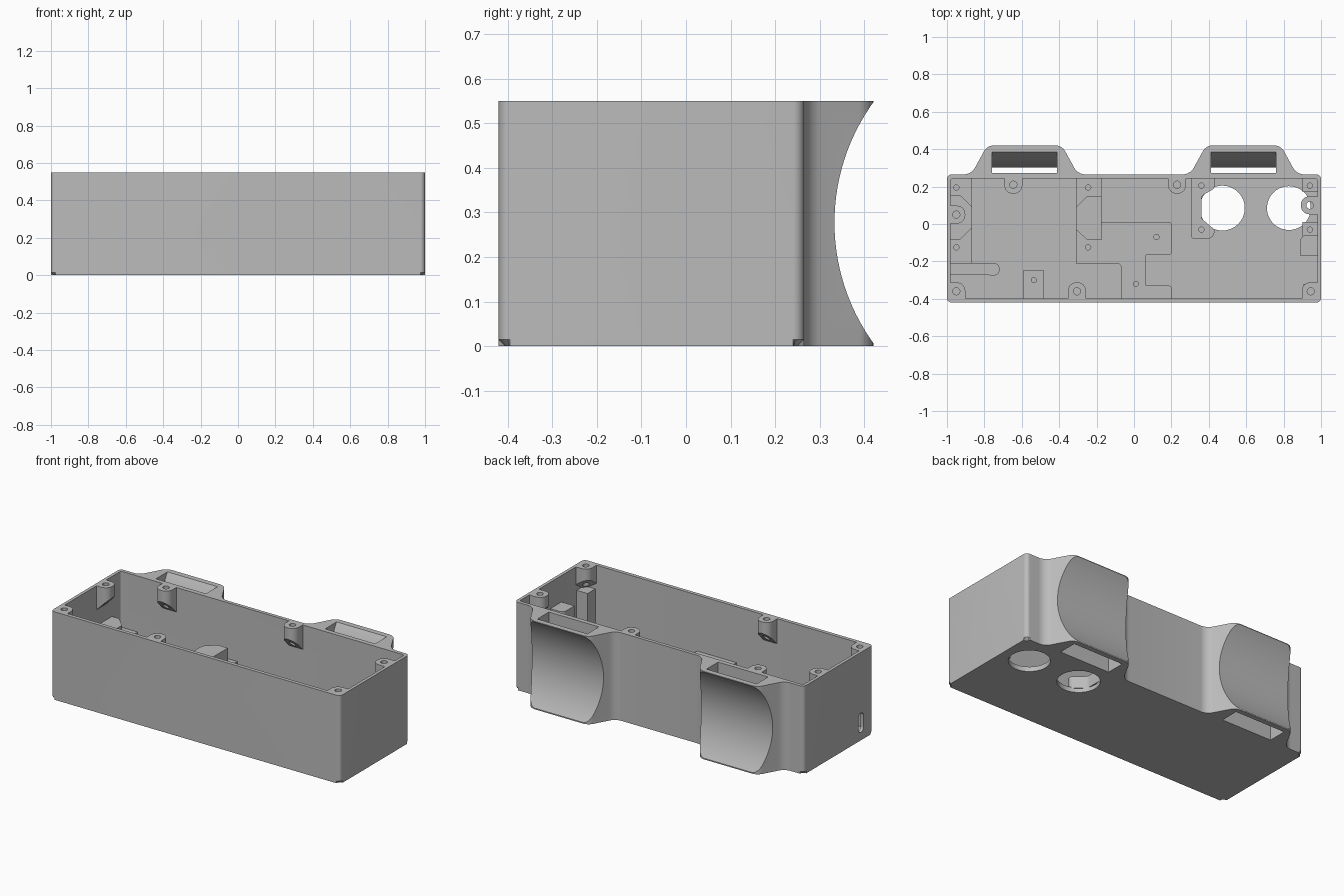
import bpy, bmesh, math
from mathutils import Vector

if "Cube" in bpy.data.objects:
    bpy.data.objects.remove(bpy.data.objects["Cube"])

grey = bpy.data.materials.new("plastic_grey")
grey.use_nodes = True
grey.diffuse_color = (0.5, 0.5, 0.5, 1)
grey.node_tree.nodes["Principled BSDF"].inputs["Base Color"].default_value = (0.5, 0.5, 0.5, 1)

H = 0.55          # case height
FLOOR = 0.03
LUG_X = 0.585
LEDGE = 0.2       # board support height


def rounded(corners, steps=8):
    """Polygon from (x, y, radius) corners with filleted corners."""
    out = []
    n = len(corners)
    for i, (x, y, r) in enumerate(corners):
        p = Vector((x, y))
        if r == 0:
            out.append(p)
            continue
        a = (Vector(corners[i - 1][:2]) - p).normalized()
        b = (Vector(corners[(i + 1) % n][:2]) - p).normalized()
        half = a.angle(b) / 2
        centre = p + (a + b).normalized() * (r / math.sin(half))
        start = p + a * (r / math.tan(half)) - centre
        end = p + b * (r / math.tan(half)) - centre
        sweep = start.angle_signed(end)
        for k in range(steps + 1):
            t = -sweep * k / steps
            c, s = math.cos(t), math.sin(t)
            out.append(centre + Vector((start.x * c - start.y * s, start.x * s + start.y * c)))
    return out


def rect(x0, x1, y0, y1, r=0):
    return rounded([(x0, y0, r), (x1, y0, r), (x1, y1, r), (x0, y1, r)])


def circle(x, y, r, n=32):
    return [Vector((x + r * math.cos(math.tau * i / n), y + r * math.sin(math.tau * i / n))) for i in range(n)]


def prism(name, outline, lo, hi, axis="z", chamfer=0, slope=None):
    """Extrude an outline along z, or a (y, z) outline along x."""
    bm = bmesh.new()

    def place(p, h):
        return (p[0], p[1], h) if axis == "z" else (h, p[0], p[1])

    bottom = [bm.verts.new(place(p, slope(p) if slope else lo)) for p in outline]
    top = [bm.verts.new(place(p, hi)) for p in outline]
    base = bm.faces.new(bottom[::-1])
    bm.faces.new(top)
    n = len(outline)
    for i in range(n):
        j = (i + 1) % n
        bm.faces.new((bottom[i], bottom[j], top[j], top[i]))
    if chamfer:
        bmesh.ops.bevel(bm, geom=list(base.edges), offset=chamfer, segments=1, affect="EDGES")
    bmesh.ops.recalc_face_normals(bm, faces=bm.faces)
    mesh = bpy.data.meshes.new(name)
    bm.to_mesh(mesh)
    bm.free()
    mesh.materials.append(grey)
    ob = bpy.data.objects.new(name, mesh)
    bpy.context.collection.objects.link(ob)
    return ob


def activate(ob):
    bpy.ops.object.select_all(action="DESELECT")
    ob.select_set(True)
    bpy.context.view_layer.objects.active = ob


def cut(ob, *cutters):
    activate(ob)
    for c in cutters:
        mod = ob.modifiers.new("cut", "BOOLEAN")
        mod.operation = "DIFFERENCE"
        mod.solver = "EXACT"
        mod.object = c
        bpy.ops.object.modifier_apply(modifier=mod.name)
        bpy.data.objects.remove(c)


def smooth(ob):
    activate(ob)
    bpy.ops.object.shade_smooth_by_angle(angle=math.radians(30))


def arc(radius, z0, z1, n=32):
    """Concave curve of the lugs as (y, z) points."""
    zs = [z0 + (z1 - z0) * i / n for i in range(n + 1)]
    return [Vector((0.795 - math.sqrt(radius ** 2 - (z - 0.277) ** 2), z)) for z in zs]


# Case outline with two strap lugs at the back
outline = [(-1, -0.42, 0.025), (1, -0.42, 0.025), (1, 0.265, 0.025)]
for cx in (LUG_X, -LUG_X):
    outline += [(cx + 0.285, 0.265, 0.07), (cx + 0.2, 0.42, 0.06),
                (cx - 0.2, 0.42, 0.06), (cx - 0.285, 0.265, 0.07)]
outline.append((-1, 0.265, 0.025))
case = prism("case", rounded(outline), 0, H, chamfer=0.015)

# Hollow inside, concave lug backs, strap slots
cut(case, prism("cavity", rect(-0.98, 0.98, -0.397, 0.243, 0.012), FLOOR, 0.7))
cut(case, prism("lug_curve", arc(0.462, -0.05, 0.6) + [Vector((0.7, 0.6)), Vector((0.7, -0.05))],
                -1.2, 1.2, axis="x"))
for cx in (-LUG_X, LUG_X):
    slot = arc(0.492, -0.05, 0.6) + [Vector((0.272, 0.6)), Vector((0.272, -0.05))]
    cut(case, prism("slot", slot, cx - 0.173, cx + 0.173, axis="x"))

# Round floor openings and the side port
cut(case, prism("hole", circle(0.472, 0.085, 0.12, 64), -0.1, 0.1),
    prism("hole", circle(0.828, 0.085, 0.117, 64), -0.1, 0.1))
cut(case, prism("port", rect(-0.325, -0.275, 0.05, 0.17, 0.024), -1.1, -0.95, axis="x"))


# Lid screw bosses on the walls, with sloping undersides
def boss(x, y):
    r = 0.048
    wx = math.copysign(1, x) if abs(x) > 0.9 else 0
    wy = math.copysign(1, y) if abs(y) > 0.2 else 0
    x0, x1 = (-0.985 if wx < 0 else x - r), (0.985 if wx > 0 else x + r)
    y0, y1 = (-0.405 if wy < 0 else y - r), (0.25 if wy > 0 else y + r)
    corners = []
    for px, py, sx, sy in ((x0, y0, -1, -1), (x1, y0, 1, -1), (x1, y1, 1, 1), (x0, y1, -1, 1)):
        on_wall = sx == wx or sy == wy
        corners.append((px, py, 0 if on_wall else r * 0.95))
    d = Vector((wx, wy)).normalized()
    ob = prism("lid_boss", rounded(corners), 0, H,
               slope=lambda p: 0.43 - (p - Vector((x, y))).dot(d))
    cut(ob, prism("screw", circle(x, y, 0.019), 0.2, 0.7))
    smooth(ob)


for x, y in ((-0.95, 0.05), (-0.95, -0.36), (-0.645, 0.21), (0.23, 0.21),
             (0.94, 0.1), (0.945, -0.36), (-0.305, -0.36)):
    boss(x, y)


# Supports rising from the floor, with optional screw holes
def support(name, shape, top, screws=()):
    ob = prism(name, shape, FLOOR - 0.005, top)
    for x, y in screws:
        cut(ob, prism("screw", circle(x, y, 0.014, 20), top - 0.08, top + 0.1))
    smooth(ob)


support("board_ledge_right", rect(-0.985, -0.865, -0.21, 0.25), LEDGE, [(-0.95, 0.195), (-0.95, -0.125)])
support("board_ledge_middle", rect(-0.31, -0.175, -0.21, 0.25), LEDGE, [(-0.245, 0.195), (-0.245, -0.125)])
support("board_stop_right", rounded([(-0.985, -0.085, 0), (-0.93, -0.085, 0.02), (-0.865, -0.02, 0),
                                     (-0.865, 0.09, 0), (-0.93, 0.155, 0.02), (-0.985, 0.155, 0)]), 0.3)
support("board_stop_middle", rounded([(-0.25, -0.085, 0), (-0.175, -0.085, 0), (-0.175, 0.15, 0),
                                      (-0.25, 0.15, 0), (-0.31, 0.09, 0), (-0.31, -0.03, 0)]), 0.32)

# Small board platform with a square notch
support("notched_platform", rounded([
    (-0.18, -0.21, 0), (-0.07, -0.21, 0.02), (-0.07, -0.4, 0), (0.2, -0.4, 0), (0.2, -0.33, 0.012),
    (0.065, -0.33, 0), (0.065, -0.165, 0), (0.2, -0.165, 0.012), (0.2, 0.01, 0.012), (-0.18, 0.01, 0)]),
    LEDGE, [(0.12, -0.07), (0.01, -0.32)])

# Port cradle and its screw post
support("port_cradle", rounded([(-0.985, -0.27, 0), (-0.72, -0.275, 0.025),
                                (-0.72, -0.21, 0.025), (-0.985, -0.21, 0)]), 0.12)
support("port_post", rect(-0.59, -0.485, -0.4, -0.245), 0.12, [(-0.535, -0.3)])

# Supports beside the floor openings
support("lens_ledge_inner", rounded([(0.305, -0.08, 0.02), (0.43, -0.08, 0.04), (0.43, -0.03, 0.02),
                                     (0.36, 0.03, 0.03), (0.36, 0.15, 0.03), (0.43, 0.19, 0.02),
                                     (0.43, 0.25, 0), (0.305, 0.25, 0)]), 0.1,
        [(0.36, 0.205), (0.36, -0.03)])
for y in (0.205, -0.03):
    support("lens_post", rect(0.9, 0.985, y - 0.035, y + 0.04), 0.1, [(0.94, y)])
support("side_block", rounded([(0.89, -0.17, 0), (0.985, -0.17, 0), (0.985, -0.06, 0), (0.89, -0.06, 0.03)]), 0.385)
support("corner_block", rect(0.905, 0.985, -0.4, -0.32), 0.4)

smooth(case)
